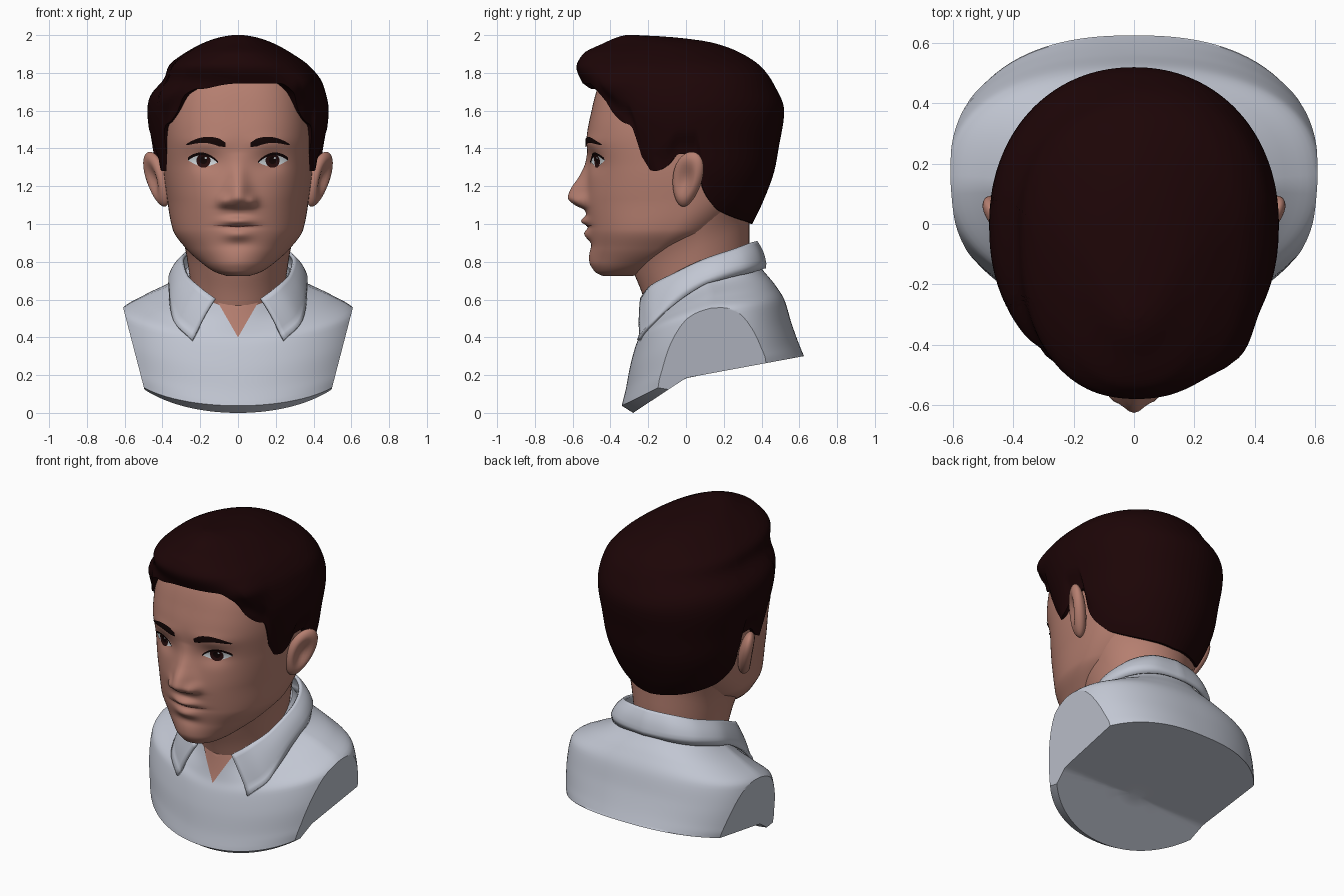
import bpy, bmesh
from math import sin, cos, pi, exp, radians, degrees
from mathutils import Vector
from mathutils.bvhtree import BVHTree

cube = bpy.data.objects.get("Cube")
if cube:
    bpy.data.objects.remove(cube, do_unlink=True)


def material(name, *rgb):
    m = bpy.data.materials.new(name)
    m.use_nodes = True
    m.diffuse_color = (*rgb, 1)
    m.node_tree.nodes["Principled BSDF"].inputs["Base Color"].default_value = (*rgb, 1)
    return m


SKIN = material("skin", .465, .212, .162)
HAIR = material("dark_hair", .012, .0015, .002)
SHIRT = material("pale_grey_shirt", .54, .57, .65)
WHITE = material("eye_white", .7, .75, .78)
IRIS = material("dark_iris", .02, .004, .004)
BROW = material("brow_black", .006, .0015, .0015)
LINE = material("mouth_line", .22, .08, .065)


# ---- helpers ----
def g(d, s):
    return exp(-(d / s) ** 2)


def smooth(t):
    t = min(1, max(0, t))
    return t * t * (3 - 2 * t)


def spline(table, t):
    """Monotone cubic through rows of (key, values...)."""
    t = min(max(t, table[0][0]), table[-1][0])
    i = max(k for k in range(len(table) - 1) if table[k][0] <= t)
    h = table[i + 1][0] - table[i][0]
    u = (t - table[i][0]) / h

    def slope(k, c):
        k = min(max(k, 0), len(table) - 2)
        return (table[k + 1][c] - table[k][c]) / (table[k + 1][0] - table[k][0])

    def tangent(k, c):
        a, b = slope(k - 1, c), slope(k, c)
        return 2 * a * b / (a + b) if a * b > 0 else 0

    out = []
    for c in range(1, len(table[0])):
        p, q = table[i][c], table[i + 1][c]
        s = smooth(u)
        out.append(p + (q - p) * s + h * u * (1 - u) * ((1 - u) * tangent(i, c) - u * tangent(i + 1, c)))
    return out


def radius(row, phi, back=0):
    """Rounded-oval radius; back changes the squareness of the rear half."""
    hx, yf, yb, cy, n = row[:5]
    front = cos(phi) > 0
    d = cy - yf if front else yb - cy
    n = n if front else n + back
    return (abs(sin(phi) / hx) ** n + abs(cos(phi) / d) ** n) ** (-1 / n)


def polar(row, phi, r, z):
    return Vector((r * sin(phi), row[3] - r * cos(phi), z))


def finish(name, bm, mat, angle=40):
    mesh = bpy.data.meshes.new(name)
    bm.to_mesh(mesh)
    mesh.materials.append(mat)
    ob = bpy.data.objects.new(name, mesh)
    bpy.context.collection.objects.link(ob)
    bpy.ops.object.select_all(action='DESELECT')
    ob.select_set(True)
    bpy.context.view_layer.objects.active = ob
    bpy.ops.object.shade_smooth_by_angle(angle=radians(angle))
    return ob


def grid(rows, closed):
    bm = bmesh.new()
    v = [[bm.verts.new(p) for p in row] for row in rows]
    n = len(rows[0])
    for a, b in zip(v, v[1:]):
        for j in range(n if closed else n - 1):
            k = (j + 1) % n
            bm.faces.new((a[j], a[k], b[k], b[j]))
    if closed:
        bm.faces.new(v[0])
        bm.faces.new(v[-1])
        bmesh.ops.recalc_face_normals(bm, faces=bm.faces)
    return bm


def angles(n):
    return [2 * pi * i / n - pi for i in range(n)]


# ---- head: rings of z, half width, front, back, centre, squareness ----
HEAD = [(.725, .06, -.44, -.28, -.36, 2), (.745, .12, -.48, -.22, -.33, 2), (.8, .2, -.505, -.1, -.25, 2),
        (.87, .275, -.505, .02, -.16, 2.1), (.97, .345, -.515, .2, -.08, 2.2), (1.13, .375, -.53, .33, 0, 2.3),
        (1.3, .395, -.52, .42, 0, 2.4), (1.45, .4, -.525, .45, 0, 2.6), (1.6, .39, -.5, .45, 0, 2.7),
        (1.75, .36, -.455, .4, 0, 2.6), (1.85, .28, -.35, .3, 0, 2.3), (1.9, .1, -.12, .1, 0, 2)]
NOSE = [(1.05, 0, .07), (1.075, .012, .07), (1.1, .06, .075), (1.14, .096, .07), (1.18, .085, .062),
        (1.25, .045, .052), (1.32, .014, .045), (1.38, 0, .04)]


def features(x, z):
    h, w = spline(NOSE, z)
    a = abs(x)
    d = -h * g(x, w) - .028 * g(a - .075, .028) * g(z - 1.12, .03)
    d += .024 * g(a - .17, .08) * g(z - 1.33, .055) - .01 * g(a - .17, .12) * g(z - 1.43, .04)
    d -= .036 * g(z - 1.015, .024) * g(x, .075) + .027 * g(z - .945, .03) * g(x, .07)
    d += .01 * g(z - .985, .012) * g(x, .1) + .006 * g(z - .89, .025) * g(x, .08)
    return d - .008 * g(z - .82, .05) * g(x, .1)


rows = []
for i in range(131):
    z = .725 + 1.175 * i / 130
    row = spline(HEAD, z)
    ring = [polar(row, p, radius(row, p), z) for p in angles(200)]
    for p in ring:
        if p.y < row[3]:
            p.y += features(p.x, z)
    rows.append(ring)
bm = grid(rows, True)
head_tree = BVHTree.FromBMesh(bm)
finish("head", bm, SKIN, 80)


# ---- neck: tilted rings of half width, front, back, centre, squareness, z front, z side, z back ----
def tilted(row, n, back=0):
    ring = []
    for p in angles(n):
        c = cos(p)
        z = row[6] + ((row[5] if c > 0 else row[7]) - row[6]) * abs(c)
        ring.append(polar(row, p, radius(row, p, back), z))
    return ring


NECK = [(0, .2, -.15, .28, .06, 2, .4, .45, .55), (1, .24, -.19, .32, .06, 2, .5, .62, .75),
        (2, .262, -.235, .335, .06, 2, .64, .77, .9), (3, .285, -.275, .335, .06, 2, .74, .91, 1.03),
        (4, .34, -.3, .35, .06, 2, .82, 1.08, 1.15)]
finish("neck", grid([tilted(spline(NECK, i / 4), 64) for i in range(17)], True), SKIN)

# ---- ears ----
for side, name in ((1, "left_ear"), (-1, "right_ear")):
    bm = bmesh.new()
    bmesh.ops.create_uvsphere(bm, u_segments=32, v_segments=24, radius=1)
    for v in bm.verts:
        x, y, z = v.co
        hollow = .6 * smooth(x * 1.5) * (1 - smooth((y * y + z * z) ** .5 / .85))
        lx = .048 * (x - hollow * 1.4)
        ly = .086 * y * (1 + .2 * z) + .025 * z
        v.co = (side * (.428 + lx * .87 + ly * .5 + .026 * z), .008 + ly * .87 - lx * .5, 1.237 + .145 * z)
    bmesh.ops.recalc_face_normals(bm, faces=bm.faces)
    finish(name, bm, SKIN, 80)

# ---- hair: outer shell that starts at a hairline given by direction ----
SHELL = [(.98, .27, -.2, .34, 0, 2.2), (1.1, .37, -.25, .4, 0, 2.3), (1.29, .44, -.33, .47, 0, 2.3),
         (1.4, .455, -.4, .49, 0, 2.3), (1.6, .48, -.49, .52, 0, 2.3), (1.74, .45, -.545, .465, 0, 2.4),
         (1.83, .385, -.58, .4, -.03, 2.4), (1.9, .29, -.545, .3, -.08, 2.2), (1.96, .18, -.43, .14, -.12, 2),
         (1.99, .09, -.36, -.08, -.22, 2), (2, .03, -.32, -.26, -.29, 2)]
HAIRLINE = [(0, 1.745), (23, 1.745), (32, 1.7), (40, 1.59), (47, 1.54), (53, 1.52), (57, 1.41), (59, 1.3),
            (68, 1.28), (77, 1.31), (85, 1.37), (97, 1.37), (102, 1.2), (108, 1.13), (119, 1.07),
            (150, 1.02), (180, 1)]


def hair_point(phi, t):
    deg = abs(degrees(phi))
    low = spline(HAIRLINE, deg)[0]
    if phi < 0:
        low -= .03 * g(deg - 22, 12)
    z = low + (2 - low) * (1 - (1 - t) ** 1.7)
    row = spline(SHELL, z)
    r = radius(row, phi, -.2)
    thin = smooth((deg - 33) / 9) * (1 - smooth((deg - 100) / 14)) * (1 - smooth((z - low) / .13))
    if thin > 0:
        r += thin * (min(radius(spline(HEAD, z), phi) + .022, r) - r)
    if phi < 0:
        r *= 1 - .1 * g(z - 1.77, .06) * abs(sin(phi))
    else:
        r *= 1 + .06 * g(deg - 39, 12) * g(z - 1.74, .07)
    return polar(row, phi, r, z)


rows = [[hair_point(p, i / 40) for p in angles(200)] for i in range(41)]
rows.insert(0, [Vector((p.x * .8, p.y * .8, p.z + .01)) for p in rows[0]])
finish("hair", grid(rows, True), HAIR, 50)

# ---- shirt body with a bevelled front rim, sloped underside and flat shoulder cuts ----
BODY = [(0, .25, -.2, .33, .08, 2, .6, .77, .87), (1, .335, -.22, .4, .11, 2, .5, .69, .765),
        (2, .5, -.24, .47, .13, 2.05, .42, .615, .68), (3, .62, -.265, .52, .13, 2.1, .36, .535, .6),
        (4, .635, -.295, .56, .13, 2.1, .25, .4, .47), (5, .63, -.32, .6, .13, 2.05, .12, .27, .36),
        (6, .61, -.34, .625, .13, 2.05, .04, .21, .3)]


def underside(y):
    return max(0, min(.66 * (y + .28), .185 + .185 * y))


def frontness(p):
    return max(0, (.13 - p.y) / .47)


def rim_height(p):
    return underside(p.y + .06 * frontness(p)) + .038 * frontness(p)


rows = [tilted(spline(BODY, i / 6), 120, .35) for i in range(37)]
for ring in rows:
    for p in ring:
        p.z = max(p.z, rim_height(p))
for p in rows[-1]:
    p.z = rim_height(p)
rim = [Vector((p.x * (1 - .08 * frontness(p)), p.y + .06 * frontness(p), 0)) for p in rows[-1]]
for s in (1, .85, .7, .55, .4, .25, .1):
    ring = [Vector((p.x * s, .02 + (p.y - .02) * s, 0)) for p in rim]
    for p in ring:
        p.z = underside(p.y)
    rows.append(ring)
bm = grid(rows, True)
for side in (1, -1):
    cut = bmesh.ops.bisect_plane(bm, geom=bm.verts[:] + bm.edges[:] + bm.faces[:], plane_co=(side * .605, 0, .545),
                                 plane_no=(side, 0, -.26), clear_outer=True)["geom_cut"]
    bmesh.ops.edgeloop_fill(bm, edges=[e for e in cut if isinstance(e, bmesh.types.BMEdge)])
bmesh.ops.recalc_face_normals(bm, faces=bm.faces)
body_tree = BVHTree.FromBMesh(bm)
finish("shirt_body", bm, SHIRT, 32)

# ---- folded collar ----
TOP = [(.12, -.235, .605), (.2, -.19, .665), (.27, -.06, .735), (.292, .1, .81), (.245, .26, .865),
       (.12, .35, .9), (0, .37, .905)]
LOW = [(.24, -.24, .38), (.335, -.16, .475), (.36, -.02, .62), (.365, .14, .705), (.3, .31, .755),
       (.16, .4, .77), (0, .42, .77)]


def collar_edge(points):
    half = [(i, *p) for i, p in enumerate(points)]
    half = [Vector(spline(half, i / 6)) for i in range(37)]
    return half + [Vector((-p.x, p.y, p.z)) for p in half[-2::-1]]


rows = []
for i in range(9):
    t = i / 8
    ring = [a.lerp(b, t) + Vector((a.x * .03, a.y * .02, .008)) * sin(pi * t)
            for a, b in zip(collar_edge(TOP), collar_edge(LOW))]
    if i:
        for k, p in enumerate(ring):
            spot, normal = body_tree.find_nearest(p)[:2]
            if i == 8 or (p - spot).dot(normal) < .01:
                ring[k] = spot + normal * .01
    rows.append(ring)
collar = finish("collar", grid(rows, False), SHIRT, 45)
solid = collar.modifiers.new("thickness", 'SOLIDIFY')
solid.thickness = .018
solid.offset = 0


# ---- thin plates laid on a surface: shape(u) gives x, low z, high z ----
def plate(name, mat, shape, lift, tree=head_tree, nu=24, nv=6):
    cols = sorted((shape(i / nu) for i in range(nu + 1)), key=lambda c: c[0])
    rows = []
    for j in range(nv + 1):
        ring = []
        for x, lo, hi in cols:
            z = lo + (hi - lo) * j / nv
            hit = tree.ray_cast(Vector((x, -2, z)), Vector((0, 1, 0)))[0]
            y = hit.y if hit and hit.y < -.1 else -.225
            ring.append((x, y - lift, z))
        rows.append(ring)
    finish(name, grid(rows, False), mat, 60)


def disc(cx, cz, r, ceiling):
    def shape(u):
        h = r * sin(pi * u)
        return cx - r * cos(pi * u), cz - h, min(cz + h, ceiling)
    return shape


plate("open_neck", SKIN, lambda u: (.23 * u - .115, .4 + .2 * abs(2 * u - 1), .62), .006, body_tree)
plate("mouth_line", LINE, lambda u: (.26 * u - .13, .987 - .005 * sin(pi * u) + .006 * abs(2 * u - 1),
                                     .99 + .002 * sin(pi * u) + .006 * abs(2 * u - 1)), .003)

for s, side in ((1, "left"), (-1, "right")):
    def lid(u, s=s):
        z = 1.326 + .012 * u
        return s * (.106 + .16 * u), z, z + .037 * sin(pi * u) ** .8

    def eye(u):
        x, z, top = lid(u)
        return x, z - .027 * sin(pi * u), top

    def lash(u):
        x, z, top = lid(u)
        return x, top - .005, top + .006 + .006 * u

    def brow(u, s=s):
        z, h = 1.419 + .026 * sin(pi * u), .023 * (1 - u) ** .5 * min(1, .5 + 3 * u)
        return s * (.066 + .21 * u), z - h, z + h

    plate(side + "_eye", WHITE, eye, .004)
    plate(side + "_iris", IRIS, disc(s * .183, 1.335, .037, 1.368), .006)
    plate(side + "_pupil", BROW, disc(s * .183, 1.337, .02, 1.368), .007, nu=16, nv=4)
    plate(side + "_glint", WHITE, disc(s * .183 + .012, 1.349, .006, 1.36), .008, nu=8, nv=2)
    plate(side + "_lash", BROW, lash, .008, nv=2)
    plate(side + "_eyebrow", BROW, brow, .006)
